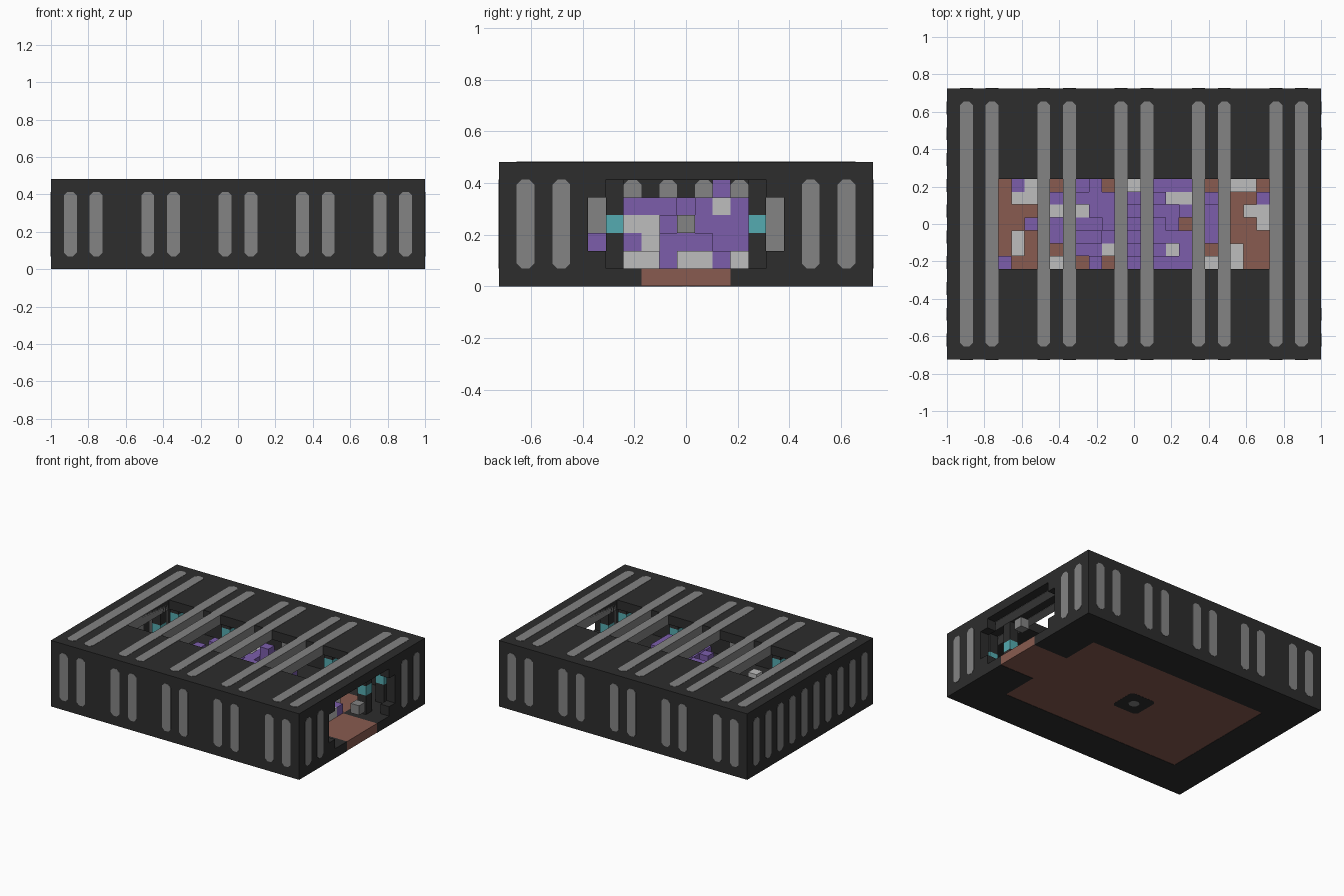
import bpy, bmesh, math, random
from mathutils import Matrix, Vector

random.seed(4)
cube = bpy.data.objects.get("Cube")
if cube:
    bpy.data.objects.remove(cube)

U = 2 / 29      # size of one block
E = 0.002       # how far inlays stand proud


def material(name, r, g, b):
    m = bpy.data.materials.new(name)
    m.use_nodes = True
    m.diffuse_color = (r, g, b, 1)
    m.node_tree.nodes["Principled BSDF"].inputs["Base Color"].default_value = (r, g, b, 1)
    return m


DARK = material("charcoal", 0.026, 0.026, 0.026)
GREY = material("mid grey", 0.23, 0.23, 0.23)
LIGHT = material("light grey", 0.51, 0.51, 0.51)
PURPLE = material("purple", 0.2, 0.11, 0.41)
BROWN = material("brown", 0.25, 0.105, 0.08)
TEAL = material("teal", 0.09, 0.41, 0.44)


def add_box(bm, lo, hi, mat=0):
    """Box between two corners given in blocks."""
    lo, hi = Vector(lo) * U, Vector(hi) * U
    size = hi - lo
    mtx = Matrix.Translation((lo + hi) / 2) @ Matrix.Diagonal((*size, 1))
    verts = bmesh.ops.create_cube(bm, size=1, matrix=mtx)["verts"]
    for f in {f for v in verts for f in v.link_faces}:
        f.material_index = mat
    return verts


def add_block(bm, x, y, z, mat=0):
    add_box(bm, (x - 0.5, y - 0.5, z), (x + 0.5, y + 0.5, z + 1), mat)


def add_strip(bm, lo, hi, axis, mat=0):
    """Box with the four edges along one axis cut off."""
    verts = add_box(bm, lo, hi, mat)
    edges = {e for v in verts for e in v.link_edges
             if abs((e.verts[0].co - e.verts[1].co).normalized()[axis]) > 0.9}
    bmesh.ops.bevel(bm, geom=list(edges), offset=0.02, segments=1, affect='EDGES')


def finish(name, bm, *mats):
    mesh = bpy.data.meshes.new(name)
    bm.to_mesh(mesh)
    bm.free()
    for m in mats:
        mesh.materials.append(m)
    obj = bpy.data.objects.new(name, mesh)
    bpy.context.collection.objects.link(obj)
    return obj


W, D, H = 14.5, 10.5, 7     # half width, half depth, height
e = E / U

# Roof with a rectangular opening
bm = bmesh.new()
for s in (-1, 1):
    ya, yb = sorted((s * 3.5, s * D))
    add_box(bm, (-W, ya, 6), (W, yb, H - e))
    xa, xb = sorted((s * 10.5, s * W))
    add_box(bm, (xa, -3.5, 6), (xb, 3.5, H - e))
finish("roof", bm, DARK)

# Front, back and closed end walls
bm = bmesh.new()
for s in (-1, 1):
    ya, yb = sorted((s * (D - 1), s * D))
    add_box(bm, (-W, ya, 0), (W, yb, 6))
add_box(bm, (-W, 1 - D, 0), (1 - W, D - 1, 6))
finish("walls", bm, DARK)

# Doorway wall, with a stepped opening
bm = bmesh.new()
for s in (-1, 1):
    for a, b, z0, z1 in ((5.5, D - 1, 1, 6), (4.5, 5.5, 1, 2), (4.5, 5.5, 5, 6)):
        ya, yb = sorted((s * a, s * b))
        add_box(bm, (W - 1, ya, z0), (W, yb, z1))
finish("doorway_wall", bm, DARK)

# Floor border around the brown middle and the door path
bm = bmesh.new()
for s in (-1, 1):
    ya, yb = sorted((s * 6.5, s * (D - 1)))
    add_box(bm, (1 - W, ya, 0), (W, yb, 1))
    ya, yb = sorted((s * 2.5, s * 6.5))
    add_box(bm, (10.5, ya, 0), (W, yb, 1))
add_box(bm, (1 - W, -6.5, 0), (-10.5, 6.5, 1))
finish("floor_border", bm, DARK)

bm = bmesh.new()
add_box(bm, (-10.5, -6.5, e), (10.5, 6.5, 1))
add_box(bm, (10.5, -2.5, e), (W, 2.5, 1))
finish("floor_and_door_path", bm, BROWN)

# Hub plate under the floor
bm = bmesh.new()
add_strip(bm, (-1.5, -1.5, e / 2), (1.5, 1.5, 2 * e), 2, 0)
add_strip(bm, (-0.5, -0.5, 0), (0.5, 0.5, e), 2, 1)
finish("underside_hub", bm, DARK, GREY)

# Grey inlaid strips; the middle roof strips bridge the opening as beams
columns = [s * c for c in (1, 5, 7, 11, 13) for s in (-1, 1)]
bm = bmesh.new()
for x in columns:
    add_strip(bm, (x - 0.5, -9.5, 6 - e), (x + 0.5, 9.5, H), 2)
finish("roof_strips", bm, GREY)

bm = bmesh.new()
for x in columns:
    for s in (-1, 1):
        ya, yb = sorted((s * (D - 1 - e), s * (D + e)))
        add_strip(bm, (x - 0.5, ya, 1), (x + 0.5, yb, 6), 1)
finish("long_wall_strips", bm, GREY)

bm = bmesh.new()
for y in range(-9, 10, 2):
    add_strip(bm, (-W - e, y - 0.5, 1), (1 - W + e, y + 0.5, 6), 0)
    if abs(y) > 6:
        add_strip(bm, (W - 1 - e, y - 0.5, 1), (W + e, y + 0.5, 6), 0)
finish("end_wall_strips", bm, GREY)

# Pillars with a teal lamp block in the middle
bm = bmesh.new()
for sx in (-1, 1):
    for sy in (-1, 1):
        for x, y in ((12, 4), (12, 7), (6, 7)):
            for z in range(1, 6):
                add_block(bm, sx * x, sy * y, z, 1 if z == 3 else 0)
finish("lamp_pillars", bm, DARK, TEAL)

# Floating block in the doorway
bm = bmesh.new()
add_block(bm, 14, 0, 3)
finish("door_block", bm, GREY)

# Heap of blocks: P is purple on top, L is light, a dot is bare floor
plan = (".PL...PP.PLPPPP...LL.",
        ".LL.PPPPPPPPPLLPP...P",
        "....LPLPPPPPPPPPP..LL",
        "..PPPPPPPPPPPP.PP...L",
        ".L..PPPPPPPPPPPPP....",
        ".L....PPLPPPPLP...L..",
        "P...L..P..P.PPP.L.L..")
bm = bmesh.new()
for row, line in enumerate(plan):
    for col, mark in enumerate(line):
        x, y = col - 10, 3 - row
        if mark == ".":
            continue
        if abs(x) > 7:
            top = 1
        elif abs(x) > 4:
            top = random.choice((1, 2, 3))
        else:
            top = random.choice((3, 4, 4))
        if (x, y) == (2, 2):
            top = 5
        for z in range(1, top + 1):
            light = mark == "L" if z == top else random.random() < 0.6 / z
            add_block(bm, x, y, z, int(light))
add_block(bm, -9, -5, 2)
finish("block_heap", bm, PURPLE, LIGHT)
